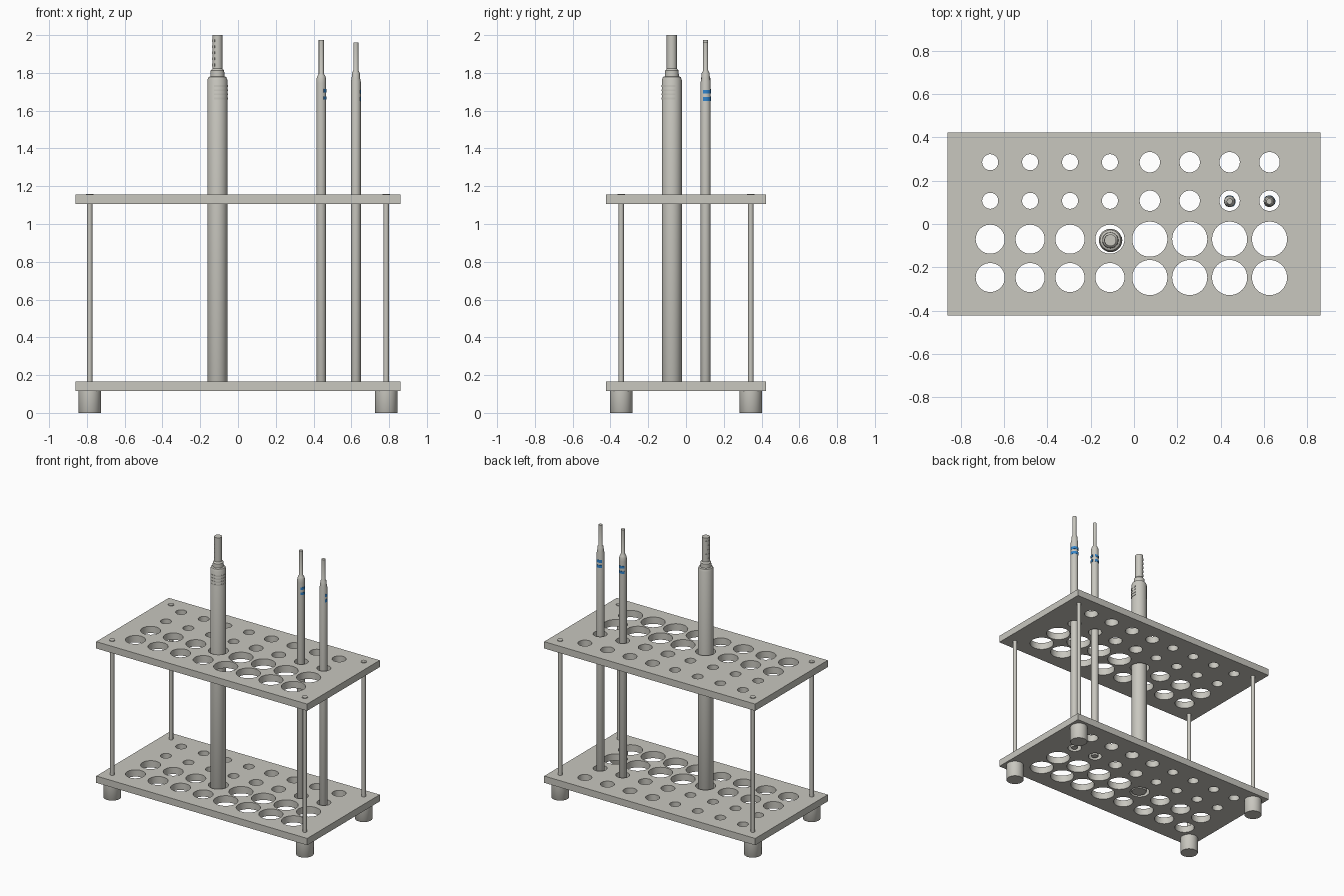
import bpy, bmesh
from math import cos, sin, pi, radians
from mathutils import Matrix

if "Cube" in bpy.data.objects:
    bpy.data.objects.remove(bpy.data.objects["Cube"], do_unlink=True)


def material(name, rgb):
    m = bpy.data.materials.new(name)
    m.use_nodes = True
    m.diffuse_color = (*rgb, 1)
    m.node_tree.nodes["Principled BSDF"].inputs["Base Color"].default_value = (*rgb, 1)
    return m


GREY = material("warm grey", (0.58, 0.57, 0.52))
BLUE = material("marking blue", (0.03, 0.23, 0.60))


def finish(name, bm, mat, smooth=True):
    bmesh.ops.recalc_face_normals(bm, faces=bm.faces)
    mesh = bpy.data.meshes.new(name)
    bm.to_mesh(mesh)
    bm.free()
    mesh.materials.append(mat)
    obj = bpy.data.objects.new(name, mesh)
    bpy.context.collection.objects.link(obj)
    if smooth:
        smooth_sharp(obj)
    return obj


def smooth_sharp(obj):
    bpy.ops.object.select_all(action="DESELECT")
    obj.select_set(True)
    bpy.context.view_layer.objects.active = obj
    bpy.ops.object.shade_smooth_by_angle(angle=radians(35))


def lathe(name, x, y, profile, sides=32):
    """Solid of revolution from (radius, height) pairs, capped at both ends."""
    bm = bmesh.new()
    rings = [[bm.verts.new((x + r * cos(2 * pi * i / sides), y + r * sin(2 * pi * i / sides), z))
              for i in range(sides)] for r, z in profile]
    for low, high in zip(rings, rings[1:]):
        for i in range(sides):
            j = (i + 1) % sides
            bm.faces.new((low[i], low[j], high[j], high[i]))
    bm.faces.new(rings[0])
    bm.faces.new(rings[-1])
    return finish(name, bm, GREY)


def band(name, x, y, radius, z0, z1, start, end, mat, thick=0.002, steps=16):
    """Thin raised strip wrapped part of the way round a tube."""
    bm = bmesh.new()
    sections = []
    for i in range(steps + 1):
        a = radians(start + (end - start) * i / steps)
        corners = ((radius - 0.002, z0), (radius + thick, z0),
                   (radius + thick, z1), (radius - 0.002, z1))
        sections.append([bm.verts.new((x + r * cos(a), y + r * sin(a), z)) for r, z in corners])
    for a, b in zip(sections, sections[1:]):
        for k in range(4):
            n = (k + 1) % 4
            bm.faces.new((a[k], a[n], b[n], b[k]))
    bm.faces.new(sections[0])
    bm.faces.new(sections[-1])
    return finish(name, bm, mat)


# Shelves: drilled slabs, four rows of eight holes
COLUMNS = [-0.663 + 0.184 * i for i in range(8)]
ROWS = [(0.285, 0.037, 0.047), (0.107, 0.037, 0.047),
        (-0.070, 0.067, 0.081), (-0.247, 0.067, 0.081)]


def shelf(name, z):
    cut = bmesh.new()
    for y, small, large in ROWS:
        for i, x in enumerate(COLUMNS):
            r = small if i < 4 else large
            bmesh.ops.create_cone(cut, cap_ends=True, segments=40, radius1=r, radius2=r,
                                  depth=0.2, matrix=Matrix.Translation((x, y, z)))
    cutter = finish("hole_cutter", cut, GREY, False)
    bm = bmesh.new()
    bmesh.ops.create_cube(bm, size=1, matrix=Matrix.Translation((0, 0, z))
                          @ Matrix.Diagonal((1.72, 0.845, 0.05, 1)))
    slab = finish(name, bm, GREY, False)
    mod = slab.modifiers.new("holes", "BOOLEAN")
    mod.operation, mod.solver, mod.object = "DIFFERENCE", "EXACT", cutter
    bpy.ops.object.select_all(action="DESELECT")
    slab.select_set(True)
    bpy.context.view_layer.objects.active = slab
    bpy.ops.object.modifier_apply(modifier=mod.name)
    bpy.data.objects.remove(cutter, do_unlink=True)
    smooth_sharp(slab)


shelf("lower_shelf", 0.14)
shelf("upper_shelf", 1.13)

# Corner rods, their end caps and the feet
for sx, side in ((-1, "right"), (1, "left")):
    for sy, end in ((-1, "front"), (1, "back")):
        x, y, tag = sx * 0.785, sy * 0.343, f"{end}_{side}"
        lathe("foot_" + tag, x, y, [(0.058, 0), (0.06, 0.003), (0.06, 0.115)])
        lathe("rod_" + tag, x, y, [(0.014, 0.16), (0.014, 1.11)], 20)
        lathe("rod_cap_" + tag, x, y, [(0.02, 1.15), (0.02, 1.16)], 20)

# Large stepped tube
LX, LY = -0.109, -0.075
lathe("large_tube", LX, LY, [(0.05, 0.118), (0.053, 0.124), (0.053, 1.762), (0.047, 1.778),
                             (0.037, 1.782), (0.036, 1.812), (0.027, 1.822), (0.027, 2.0)], 40)
for i in range(4):
    z = 1.66 + 0.022 * i
    band(f"large_tube_ridge_{i + 1}", LX, LY, 0.053, z, z + 0.009, -110, 20, GREY)
for i in range(5):
    z = 1.835 + 0.032 * i
    band(f"large_tip_ridge_{i + 1}", LX, LY, 0.027, z, z + 0.014, 120, 240, GREY)

# Two slender tubes
lathe("inner_slim_tube", 0.441, 0.104,
      [(0.023, 0.118), (0.026, 0.124), (0.026, 1.745), (0.025, 1.77), (0.02, 1.785),
       (0.0135, 1.795), (0.0135, 1.975)])
lathe("outer_slim_tube", 0.624, 0.104,
      [(0.023, 0.118), (0.026, 0.124), (0.026, 1.755), (0.022, 1.772), (0.021, 1.798),
       (0.0135, 1.812), (0.0135, 1.96)])

# Blue marks wrapped round the slender tubes
for n, z in enumerate((1.652, 1.69), 1):
    band(f"outer_mark_{n}", 0.624, 0.104, 0.026, z, z + 0.02, -30, 145, BLUE)
    for k, (a, b) in enumerate(((-60, 20), (50, 145)), 1):
        band(f"inner_mark_{n}_{k}", 0.441, 0.104, 0.026, z + 0.006, z + 0.024, a, b, BLUE)
